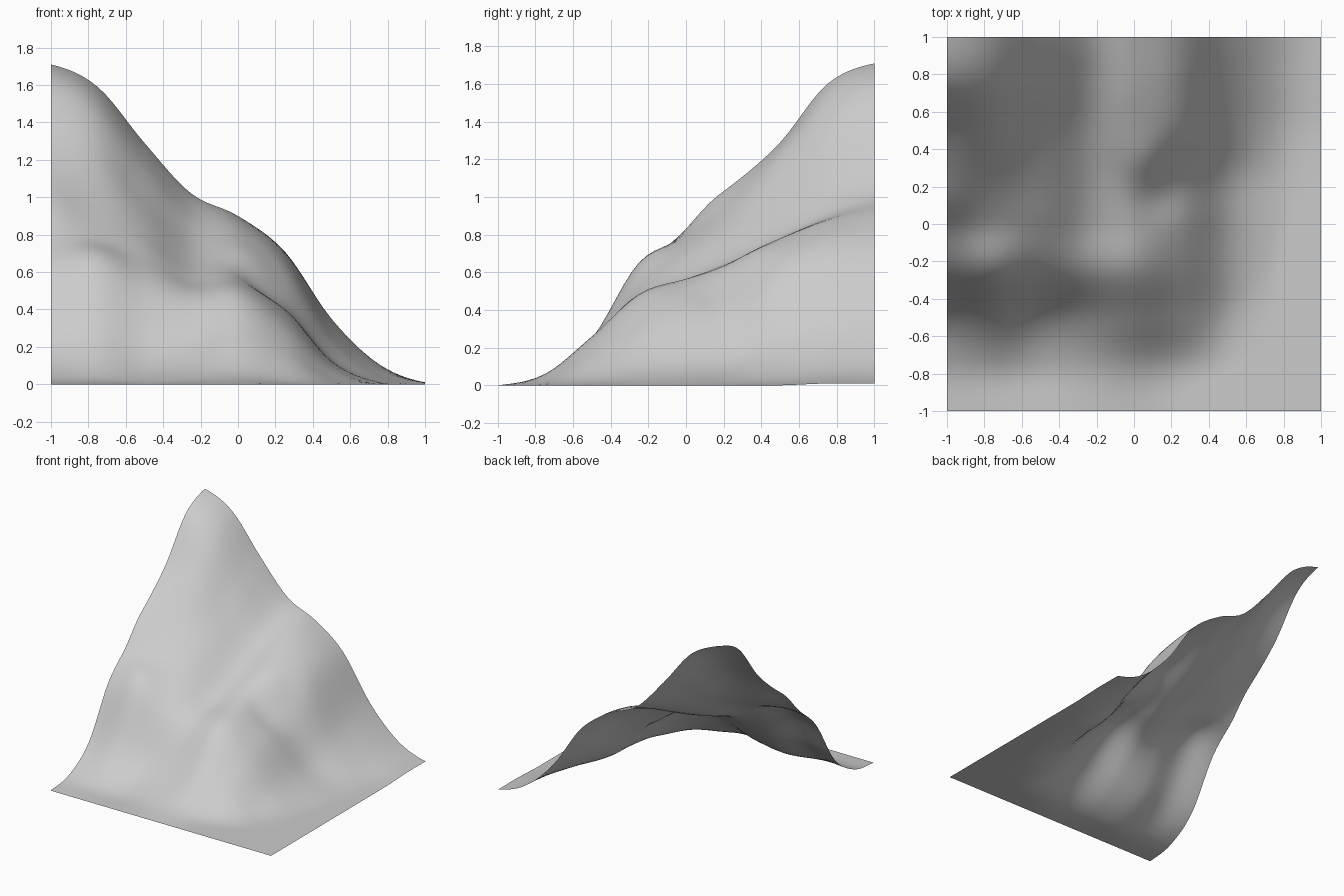
import bpy, bmesh
from math import exp

if "Cube" in bpy.data.objects:
    bpy.data.objects.remove(bpy.data.objects["Cube"])

# Cross-section heights from back (y=1) to front (y=-1), sampled every 0.25 in x
PROFILES = [
    (1.71, 1.59, 1.29, 1.02, 0.90, 0.71, 0.35, 0.11, 0.01),
    (1.60, 1.48, 1.18, 0.92, 0.86, 0.69, 0.31, 0.09, 0.01),
    (1.29, 1.22, 0.99, 0.79, 0.77, 0.62, 0.24, 0.05, 0.00),
    (1.06, 0.97, 0.84, 0.67, 0.64, 0.44, 0.14, 0.02, 0.00),
    (0.82, 0.78, 0.70, 0.56, 0.56, 0.40, 0.12, 0.01, 0.00),
    (0.60, 0.65, 0.52, 0.45, 0.48, 0.32, 0.09, 0.00, 0.00),
    (0.21, 0.25, 0.17, 0.19, 0.26, 0.17, 0.03, 0.00, 0.00),
    (0.04, 0.04, 0.02, 0.04, 0.06, 0.02, 0.00, 0.00, 0.00),
    (0.00,) * 9,
]
# Local swells and hollows: x, y, radius, height
DETAILS = [
    (0.12, 0.13, 0.13, -0.03),   # hollow behind the front knoll
    (0.08, 0.34, 0.12, 0.03),    # nose of the back ridge
    (-1.0, 0.12, 0.12, 0.03),    # swell on the left edge
]
STEPS = 48


def smooth_sample(values, u):
    """Smooth cubic interpolation of evenly spaced values, u in 0..1."""
    last = len(values) - 1
    i = min(int(u * last), last - 1)
    t = u * last - i
    a, b, c, d = (values[min(max(k, 0), last)] for k in range(i - 1, i + 3))
    return b + 0.5 * t * (c - a + t * (2*a - 5*b + 4*c - d + t * (3*(b - c) + d - a)))


def height(x, y):
    z = smooth_sample([smooth_sample(p, (x + 1) / 2) for p in PROFILES], (1 - y) / 2)
    for cx, cy, r, h in DETAILS:
        z += h * exp(-((x - cx)**2 + (y - cy)**2) / (r * r))
    return max(0.0, z)


# Open sheet lofted through the profiles
bm = bmesh.new()
axis = [2 * i / STEPS - 1 for i in range(STEPS + 1)]
grid = [[bm.verts.new((x, y, height(x, y))) for x in axis] for y in axis]
for j in range(STEPS):
    for i in range(STEPS):
        face = bm.faces.new((grid[j][i], grid[j][i+1], grid[j+1][i+1], grid[j+1][i]))
        face.smooth = True
mesh = bpy.data.meshes.new("hill_surface")
bm.to_mesh(mesh)
bm.free()
hill = bpy.data.objects.new("hill_surface", mesh)
bpy.context.collection.objects.link(hill)
